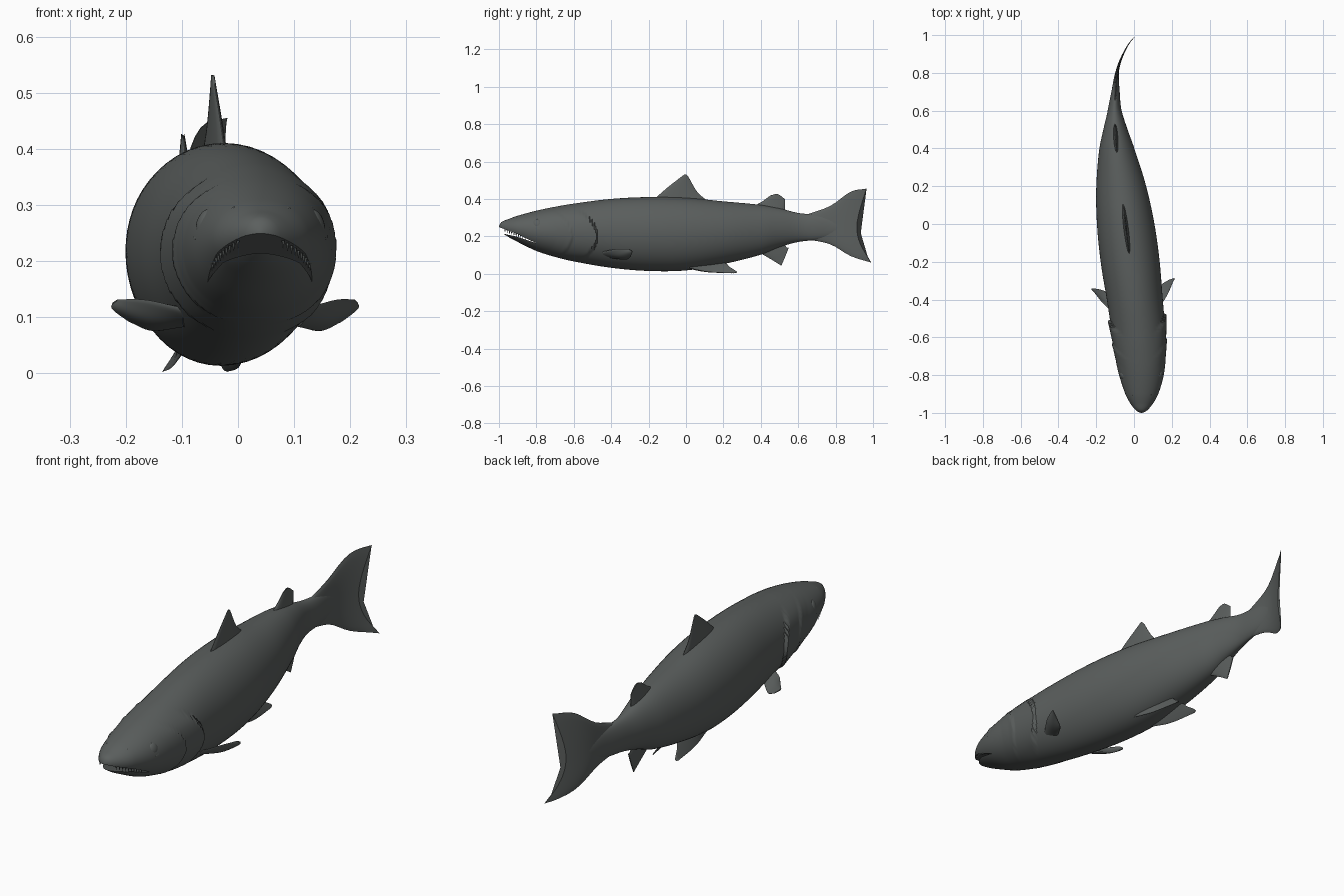
import bpy, bmesh, math
from mathutils import Vector

if "Cube" in bpy.data.objects:
    bpy.data.objects.remove(bpy.data.objects["Cube"], do_unlink=True)

skin = bpy.data.materials.new("dark_grey_skin")
skin.use_nodes = True
GREY = (0.105, 0.115, 0.112, 1)
skin.diffuse_color = GREY
skin.node_tree.nodes["Principled BSDF"].inputs["Base Color"].default_value = GREY


def smooth_path(points, t):
    """Catmull-Rom sample of a list of tuples, t in 0..1."""
    last = len(points) - 1
    i = min(int(t * last), last - 1)
    f = t * last - i
    b, c = Vector(points[i]), Vector(points[i + 1])
    a = Vector(points[i - 1]) if i else b * 2 - c
    d = Vector(points[i + 2]) if i + 2 <= last else c * 2 - b
    return 0.5 * (2 * b + (c - a) * f + (2 * a - 5 * b + 4 * c - d) * f ** 2
                  + (3 * b - a - 3 * c + d) * f ** 3)


def lookup(table, y):
    """Smooth interpolation of table rows keyed by their first value."""
    last = len(table) - 1
    y = max(table[0][0], min(table[-1][0], y))
    i = next(k for k in range(last) if y <= table[k + 1][0])
    y0, y1 = table[i][0], table[i + 1][0]
    f = (y - y0) / (y1 - y0)

    def slope(k, n):
        lo, hi = max(k - 1, 0), min(k + 1, last)
        return (table[hi][n] - table[lo][n]) / (table[hi][0] - table[lo][0]) * (y1 - y0)
    out = []
    for n in range(1, len(table[0])):
        p, q, m, k = table[i][n], table[i + 1][n], slope(i, n), slope(i + 1, n)
        out.append(p + m * f + (3 * (q - p) - 2 * m - k) * f ** 2
                   + (2 * (p - q) + m + k) * f ** 3)
    return out


# Sideways swimming bend: y, x
SPINE = [(-1, .04), (-.8, .04), (-.6, .027), (-.4, .005), (-.2, -.02), (0, -.045),
         (.2, -.07), (.4, -.0925), (.6, -.1025), (.7, -.0975), (.8, -.09),
         (.87, -.07), (.95, -.03), (1, .01)]
# Body outline: y, half width, bottom, top
BODY = [(-1, .004, .246, .254), (-.99, .026, .226, .274), (-.95, .06, .197, .292),
        (-.9, .087, .17, .31), (-.8, .118, .122, .337), (-.7, .134, .09, .358),
        (-.6, .14, .066, .375), (-.4, .147, .032, .4), (-.2, .155, .015, .41),
        (0, .151, .018, .406), (.2, .131, .052, .387), (.4, .092, .102, .368),
        (.5, .064, .142, .35), (.6, .037, .17, .325), (.7, .022, .182, .315),
        (.78, .012, .2, .3), (.86, .003, .235, .265)]


def bend(p):
    """Maps (sideways, along, up) onto the curved spine."""
    off, y, z = p
    x = lookup(SPINE, y)[0]
    ang = math.atan((lookup(SPINE, y + .02)[0] - lookup(SPINE, y - .02)[0]) / .04)
    return Vector((x + off * math.cos(ang), y - off * math.sin(ang), z))


def finish(name, bm, angle=40):
    bmesh.ops.recalc_face_normals(bm, faces=bm.faces)
    mesh = bpy.data.meshes.new(name)
    bm.to_mesh(mesh)
    bm.free()
    mesh.materials.append(skin)
    obj = bpy.data.objects.new(name, mesh)
    bpy.context.collection.objects.link(obj)
    smooth(obj, angle)
    return obj


def smooth(obj, angle):
    bpy.ops.object.select_all(action='DESELECT')
    obj.select_set(True)
    bpy.context.view_layer.objects.active = obj
    bpy.ops.object.shade_smooth_by_angle(angle=math.radians(angle))


def loft(name, rings, angle=40):
    """Closed skin through rings of points, capped at both ends."""
    bm = bmesh.new()
    rows = [[bm.verts.new(p) for p in ring] for ring in rings]
    n = len(rows[0])
    for a, b in zip(rows, rows[1:]):
        for i in range(n):
            bm.faces.new((a[i], a[(i + 1) % n], b[(i + 1) % n], b[i]))
    bm.faces.new(rows[0])
    bm.faces.new(rows[-1])
    return finish(name, bm, angle)


def flap(y, z, edge, height, length):
    """Cover that swells gently and drops at a curved rear edge."""
    if not .07 < z < .35:
        return 0
    d = y - (edge - 5 * (z - .2) ** 2)
    fade = min(1, (z - .07) / .03, (.35 - z) / .05)
    return height * fade * max(0, 1 + d / length) if d < 0 else 0


# Body with gill covers
def body_ring(y, sides=56):
    half, low, high = lookup(BODY, y)
    ring = []
    for i in range(sides):
        a = math.tau * i / sides
        z = (low + high) / 2 + (high - low) / 2 * math.sin(a)
        swell = flap(y, z, -.49, .013, .16) + flap(y, z, -.62, .006, .08)
        ring.append(bend(((half + swell) * math.cos(a), y, z)))
    return ring


stations = [-1 + .006 * i for i in range(100)] + [-.4 + .0225 * i for i in range(57)]
body = loft("body", [body_ring(y) for y in stations], 35)

# Mouth: tapered slot cut through the snout
slot = [(-1.05, .268), (-.98, .242), (-.9, .212), (-.8, .163), (-.9, .197), (-.98, .215), (-1.05, .232)]
cutter = loft("mouth_cutter", [[(x, y, z) for y, z in slot] for x in (-.2, .3)])
cutter.hide_render = True
cut = body.modifiers.new("mouth", 'BOOLEAN')
cut.operation, cut.solver, cut.object = 'DIFFERENCE', 'EXACT', cutter
bpy.ops.object.select_all(action='DESELECT')
bpy.context.view_layer.objects.active = body
bpy.ops.object.modifier_apply(modifier=cut.name)
bpy.data.objects.remove(cutter, do_unlink=True)
smooth(body, 35)


# Fins: thin lens-shaped sheets spanned between chord curves
def fin(name, chords, thick, direction=(1, 0, 0), nu=16, nv=12):
    side = Vector(direction)
    rings = []
    for j in range(nv + 1):
        v = j / nv
        front, back = [], []
        for i in range(nu + 1):
            u = i / nu
            p = smooth_path([smooth_path(c, u) for c in chords], v)
            w = thick * (1 - .85 * v) * math.sqrt(max(0, math.sin(math.pi * u))) + .0008
            front.append(bend(p + side * w))
            back.append(bend(p - side * w))
        rings.append(front + back[::-1])
    return loft(name, rings, 50)


def upright(*points):
    return [(0, y, z) for y, z in points]


fin("tail_fin", [upright((.64, .185), (.64, .25), (.64, .315)),
                 upright((.77, .158), (.76, .25), (.77, .362)),
                 upright((.88, .095), (.84, .24), (.88, .438)),
                 upright((.99, .06), (.935, .155), (.915, .235), (.925, .32), (.965, .455))],
    .014, nu=24)
fin("dorsal_fin", [upright((-.18, .39), (-.03, .39), (.12, .385)),
                   upright((-.10, .46), (-.02, .455), (.06, .438)),
                   upright((-.01, .53), (0, .531), (.012, .52))], .013)
fin("adipose_fin", [upright((.36, .36), (.45, .35), (.53, .335)),
                    upright((.41, .388), (.46, .385), (.53, .375)),
                    upright((.45, .418), (.49, .426), (.53, .398))], .012)
fin("anal_fin", [upright((.38, .12), (.45, .145), (.52, .165)),
                 upright((.45, .08), (.49, .1), (.54, .14)),
                 upright((.51, .043), (.53, .09), (.55, .14))], .01)

# Paired parts
for label, s in (("left", 1), ("right", -1)):
    fin(label + "_pectoral_fin",
        [[(s * .11, -.47, .115), (s * .105, -.43, .1), (s * .1, -.4, .085)],
         [(s * .17, -.40, .13), (s * .165, -.375, .1), (s * .15, -.34, .076)],
         [(s * .213, -.33, .131), (s * .221, -.315, .118), (s * .19, -.32, .092)]],
        .009, (-.3 * s, .2, .9))
    fin(label + "_pelvic_fin",
        [[(s * .055, -.01, .035), (s * .05, .05, .045), (s * .04, .11, .055)],
         [(s * .06, .11, .01), (s * .045, .15, .035), (s * .03, .2, .058)],
         [(s * .058, .25, .003), (s * .052, .265, .01), (s * .04, .23, .035)]],
        .008, (.8, 0, .5))

    # Eye ball with a raised lid ring
    bm = bmesh.new()
    bmesh.ops.create_uvsphere(bm, u_segments=20, v_segments=12, radius=.024)
    for v in bm.verts:
        v.co = bend((s * (.1 + v.co.x * .55 - v.co.z * .25 - v.co.y * -.2),
                     -.8 + v.co.y, .268 + v.co.z))
    finish(label + "_eye", bm, 60)
    lid = []
    for i in range(25):
        a = math.tau * i / 24
        ring = []
        for k in range(8):
            b = math.tau * k / 8
            r = .027 + .004 * math.cos(b)
            y, z = r * math.cos(a), r * math.sin(a)
            ring.append(bend((s * (.101 - z * .45 + y * .25 + .005 * math.sin(b)), -.8 + y, .268 + z)))
        lid.append(ring)
    loft(label + "_eyelid", lid, 60)

    # Nostril
    bm = bmesh.new()
    bmesh.ops.create_uvsphere(bm, u_segments=8, v_segments=6, radius=.005)
    bmesh.ops.translate(bm, verts=bm.verts, vec=bend((s * .048, -.905, .292)))
    finish(label + "_nostril", bm, 60)

    # Row of upper teeth
    bm = bmesh.new()
    for i in range(10):
        y = -.968 + .012 * i
        half = lookup(BODY, y)[0] * .86
        tooth = bmesh.ops.create_cone(bm, segments=5, radius1=.0005, radius2=.003, depth=.014)
        z = .234 - (y + .98) * .375
        bmesh.ops.translate(bm, verts=tooth["verts"], vec=bend((s * half, y, z)))
    finish(label + "_teeth", bm, 30)
